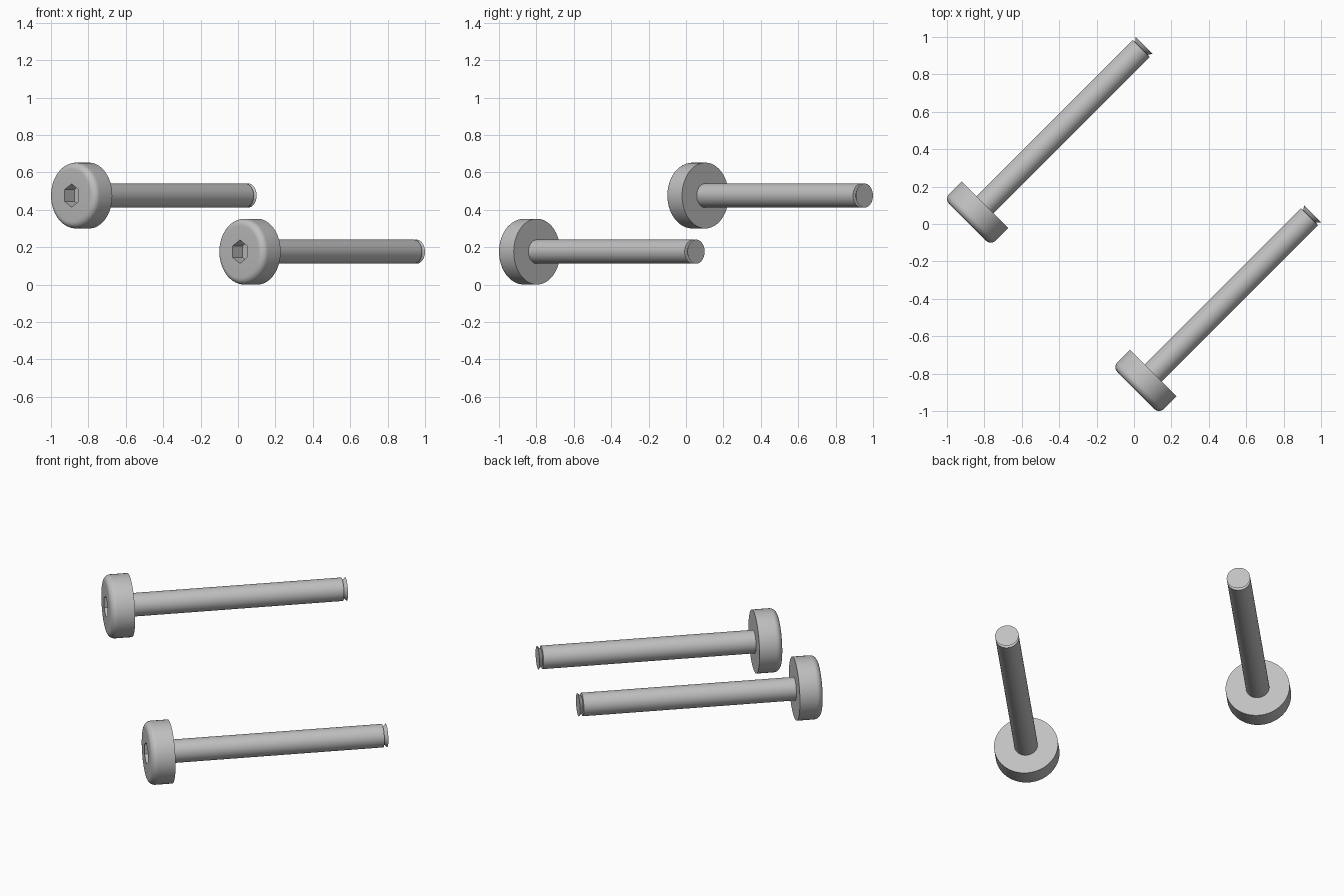
import bpy, bmesh, math
from mathutils import Matrix, Vector

cube = bpy.data.objects.get("Cube")
if cube:
    bpy.data.objects.remove(cube, do_unlink=True)

SEGMENTS = 72
HEAD_R, HEAD_H, FILLET = 0.176, 0.132, 0.036
SHAFT_R, LENGTH = 0.0645, 1.335
SOCKET_R, SOCKET_DEPTH = 0.054, 0.075

steel = bpy.data.materials.new("steel_grey")
steel.use_nodes = True
colour = (0.53, 0.53, 0.53, 1)
steel.diffuse_color = colour
steel.node_tree.nodes["Principled BSDF"].inputs["Base Color"].default_value = colour

# Screw axis runs diagonally backwards; local x points up
axis = Vector((1, 1, 0)).normalized()
up = Vector((0, 0, 1))
turn = Matrix((up, axis.cross(up), axis)).transposed().to_4x4()


def lathe(name, profile, origin):
    """Spin (distance, radius, is_hex) rows about the axis and cap both ends."""
    bm = bmesh.new()
    rings = []
    for dist, radius, is_hex in profile:
        ring = []
        for i in range(SEGMENTS):
            a = math.tau * i / SEGMENTS
            r = radius
            if is_hex:
                r /= math.cos(a % (math.pi / 3) - math.pi / 6)
            ring.append(bm.verts.new((r * math.cos(a), r * math.sin(a), dist)))
        rings.append(ring)
    for lower, upper in zip(rings, rings[1:]):
        for i in range(SEGMENTS):
            j = (i + 1) % SEGMENTS
            bm.faces.new((lower[i], lower[j], upper[j], upper[i]))
    bm.faces.new(rings[0])
    bm.faces.new(rings[-1])
    bmesh.ops.recalc_face_normals(bm, faces=bm.faces)
    bm.transform(turn)
    mesh = bpy.data.meshes.new(name)
    bm.to_mesh(mesh)
    bm.free()
    mesh.materials.append(steel)
    obj = bpy.data.objects.new(name, mesh)
    obj.location = origin
    bpy.context.collection.objects.link(obj)
    bpy.ops.object.select_all(action='DESELECT')
    obj.select_set(True)
    bpy.context.view_layer.objects.active = obj
    bpy.ops.object.shade_smooth_by_angle(angle=math.radians(30))


# Head: hexagonal socket, flat face, rounded rim, straight side
head = [(SOCKET_DEPTH, SOCKET_R, True), (0, SOCKET_R, True)]
for k in range(9):
    t = math.pi / 2 * k / 8
    head.append((FILLET * (1 - math.cos(t)),
                 HEAD_R - FILLET * (1 - math.sin(t)), False))
head.append((HEAD_H, HEAD_R, False))

# Shaft: plain rod with an undercut neck flaring to the end disc
shaft = [(HEAD_H - 0.01, SHAFT_R, False),
         (LENGTH - 0.022, SHAFT_R, False),
         (LENGTH - 0.02, 0.047, False),
         (LENGTH, SHAFT_R, False)]

for side, origin in (("right", (-0.89, 0.01, HEAD_R + 0.3)),
                     ("left", (0.01, -0.89, HEAD_R))):
    lathe(side + "_screw_head", head, origin)
    lathe(side + "_screw_shaft", shaft, origin)
